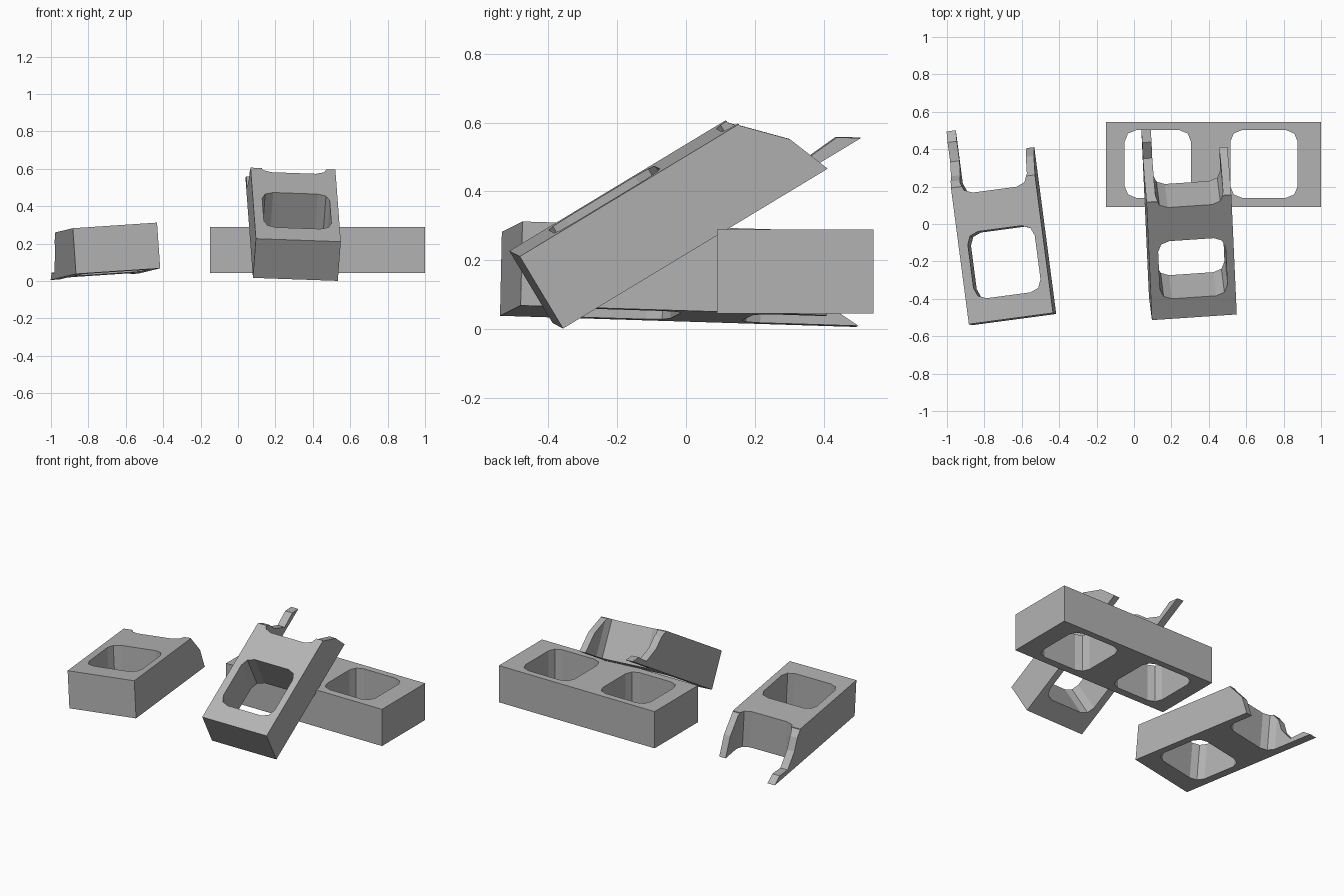
import bpy, bmesh, math
from mathutils import Matrix, Vector

if "Cube" in bpy.data.objects:
    bpy.data.objects.remove(bpy.data.objects["Cube"])

W, L, H = 0.455, 1.15, 0.245   # block width, length, height

# dark concrete
concrete = bpy.data.materials.new("concrete")
concrete.diffuse_color = (0.45, 0.45, 0.45, 1)
concrete.use_nodes = True
concrete.node_tree.nodes["Principled BSDF"].inputs["Base Color"].default_value = concrete.diffuse_color


def prism(name, pts, vec):
    """Closed prism from a 3D outline swept along vec."""
    bm = bmesh.new()
    face = bm.faces.new([bm.verts.new(p) for p in pts])
    new = bmesh.ops.extrude_face_region(bm, geom=[face])["geom"]
    bmesh.ops.translate(bm, vec=vec, verts=[g for g in new if isinstance(g, bmesh.types.BMVert)])
    bmesh.ops.recalc_face_normals(bm, faces=bm.faces[:])
    me = bpy.data.meshes.new(name)
    bm.to_mesh(me)
    bm.free()
    me.materials.append(concrete)
    ob = bpy.data.objects.new(name, me)
    bpy.context.collection.objects.link(ob)
    return ob


def cut(ob, cutters):
    """Subtract the cutters, bake the result and remove them."""
    for c in cutters:
        c.hide_render = True
        m = ob.modifiers.new("cut", "BOOLEAN")
        m.operation, m.solver, m.object = "DIFFERENCE", "EXACT", c
    bpy.context.view_layer.update()
    dg = bpy.context.evaluated_depsgraph_get()
    me = bpy.data.meshes.new_from_object(ob.evaluated_get(dg))
    ob.modifiers.clear()
    ob.data = me
    for c in cutters:
        bpy.data.objects.remove(c)


def hole(x0, x1, y0, y1, r=0.062):
    """Rounded rectangular core, two facets per corner."""
    pts = []
    for i, (cx, cy) in enumerate([(x1 - r, y1 - r), (x0 + r, y1 - r),
                                  (x0 + r, y0 + r), (x1 - r, y0 + r)]):
        for k in range(3):
            a = math.radians(90 * i + 45 * k)
            pts.append((cx + r * math.cos(a), cy + r * math.sin(a), -0.1))
    return prism("core_cutter", pts, (0, 0, H + 0.2))


def block(name, far_end=1.05):
    ob = prism(name, [(0, 0, 0), (W, 0, 0), (W, L, 0), (0, L, 0)], (0, 0, H))
    cut(ob, [hole(0.05, 0.412, 0.125, 0.485), hole(0.05, 0.412, 0.695, far_end)])
    return ob


def broken_block(name):
    ob = block(name, 1.3)   # second core left open at the far end
    # jagged break line (along, up) for each side wall
    left = [(0.735, 0.4), (0.735, 0.24), (0.77, 0.2), (0.80, 0.12), (0.88, 0.03),
            (0.985, 0.038), (1.045, 0.0), (1.06, -0.1), (1.4, -0.1), (1.4, 0.4)]
    right = [(0.745, 0.4), (0.745, 0.24), (0.85, 0.13), (0.90, 0.0),
             (0.93, -0.1), (1.4, -0.1), (1.4, 0.4)]
    mid = 0.23
    cut(ob, [prism("left_break", [(-0.1, u, v) for u, v in left], (mid + 0.1, 0, 0))])
    cut(ob, [prism("right_break", [(mid - 0.01, u, v) for u, v in right], (0.4, 0, 0))])
    return ob


def place(ob, origin, across, along):
    """Orient by the directions of the block's width and length."""
    u = Vector(along).normalized()
    w = Vector(across)
    w = (w - u * w.dot(u)).normalized()
    m = Matrix((w, u, w.cross(u))).transposed().to_4x4()
    m.translation = origin
    ob.matrix_world = m


# whole block lying at the back right
place(block("whole_block"), (1.0, 0.09, 0.044), (0, 1, 0), (-1, 0, 0))
# broken block lying at the left
place(broken_block("broken_block_flat"), (-0.866, -0.541, 0.038),
      (0.99, 0.13, 0.066), (-0.13, 0.99, -0.031))
# broken block leaning on the whole one
place(broken_block("broken_block_leaning"), (0.08, -0.388, 0.017),
      (0.989, 0.066, -0.035), (-0.039, 0.856, 0.517))
